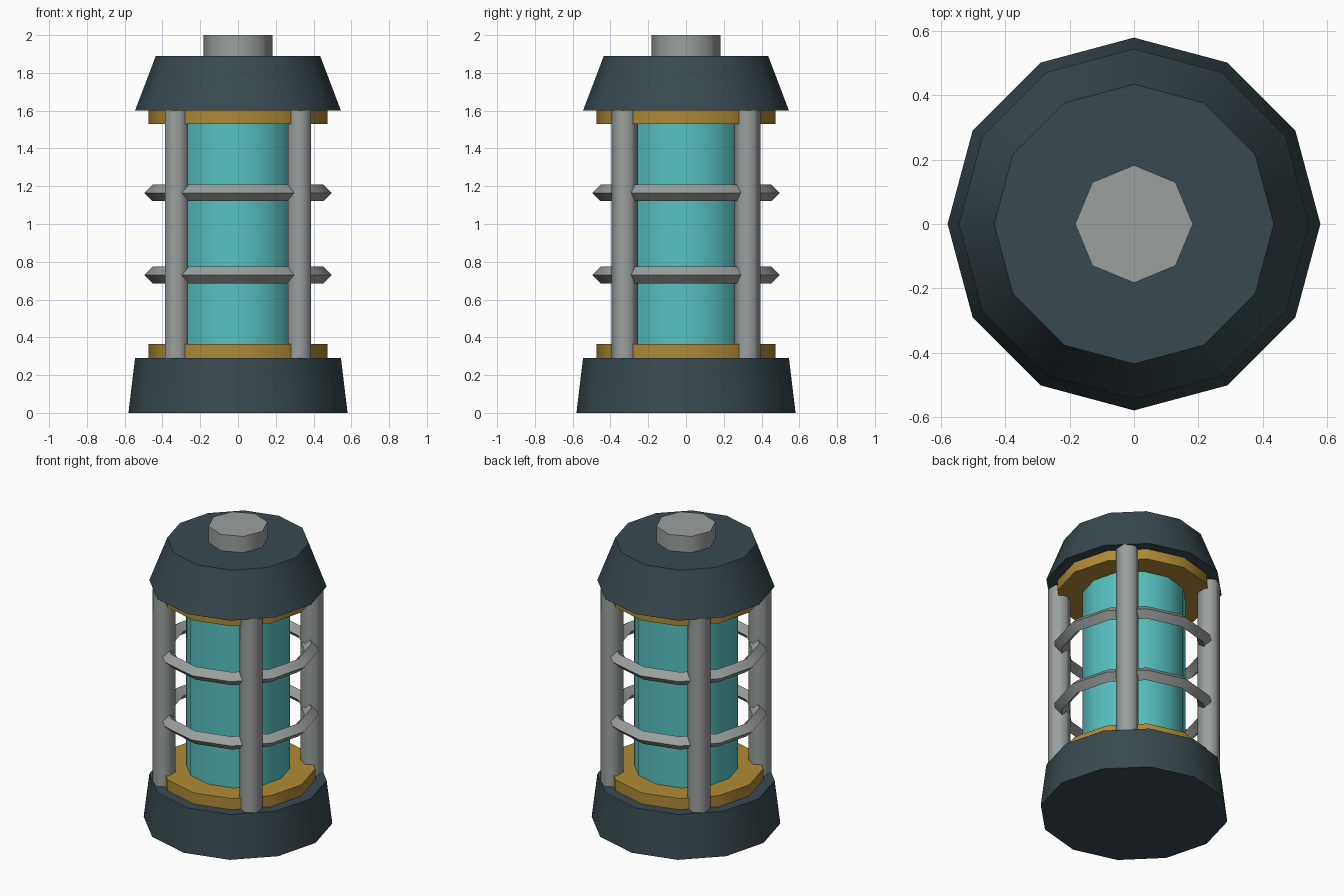
import bpy
from math import radians

cube = bpy.data.objects.get("Cube")
if cube:
    bpy.data.objects.remove(cube, do_unlink=True)


def material(name, rgb):
    # sRGB bytes converted to linear
    col = [((c / 255 + 0.055) / 1.055) ** 2.4 for c in rgb] + [1.0]
    mat = bpy.data.materials.new(name)
    mat.use_nodes = True
    mat.diffuse_color = col
    shader = mat.node_tree.nodes["Principled BSDF"]
    shader.inputs["Base Color"].default_value = col
    shader.inputs["Roughness"].default_value = 0.6
    return mat


SLATE = material("dark slate", (56, 73, 79))
STEEL = material("grey steel", (154, 160, 158))
BRASS = material("brass", (176, 138, 53))
GLASS = material("teal glass", (87, 194, 192))


def finish(name, mat):
    obj = bpy.context.object
    obj.name = obj.data.name = name
    obj.data.materials.append(mat)
    bpy.ops.object.shade_smooth_by_angle(angle=radians(62))
    return obj


def drum(name, mat, z0, z1, r0, r1=None, sides=12, x=0, y=0):
    """Upright prism or tapered prism between two heights."""
    bpy.ops.mesh.primitive_cone_add(
        vertices=sides, radius1=r0, radius2=r0 if r1 is None else r1,
        depth=z1 - z0, location=(x, y, (z0 + z1) / 2))
    return finish(name, mat)


# Tapered base, roof and top knob
drum("base", SLATE, 0, 0.29, 0.58, 0.545)
drum("roof", SLATE, 1.60, 1.89, 0.545, 0.435)
drum("top_knob", STEEL, 1.89, 2.0, 0.183, sides=8)

# Glass tube seated between two brass collars
drum("glass_tube", GLASS, 0.29, 1.60, 0.32)
drum("lower_collar", BRASS, 0.29, 0.365, 0.475)
drum("upper_collar", BRASS, 1.53, 1.60, 0.475)

# Four hexagonal corner posts
for side, sx in (("left", 1), ("right", -1)):
    for end, sy in (("front", -1), ("back", 1)):
        drum(f"{end}_{side}_post", STEEL, 0.29, 1.60, 0.07, sides=6,
             x=sx * 0.325, y=sy * 0.325)

# Two guard rings with a diamond section
for name, z in (("lower_guard_ring", 0.73), ("upper_guard_ring", 1.165)):
    bpy.ops.mesh.primitive_torus_add(
        major_segments=12, minor_segments=4, major_radius=0.452,
        minor_radius=0.044, location=(0, 0, z))
    finish(name, STEEL)
